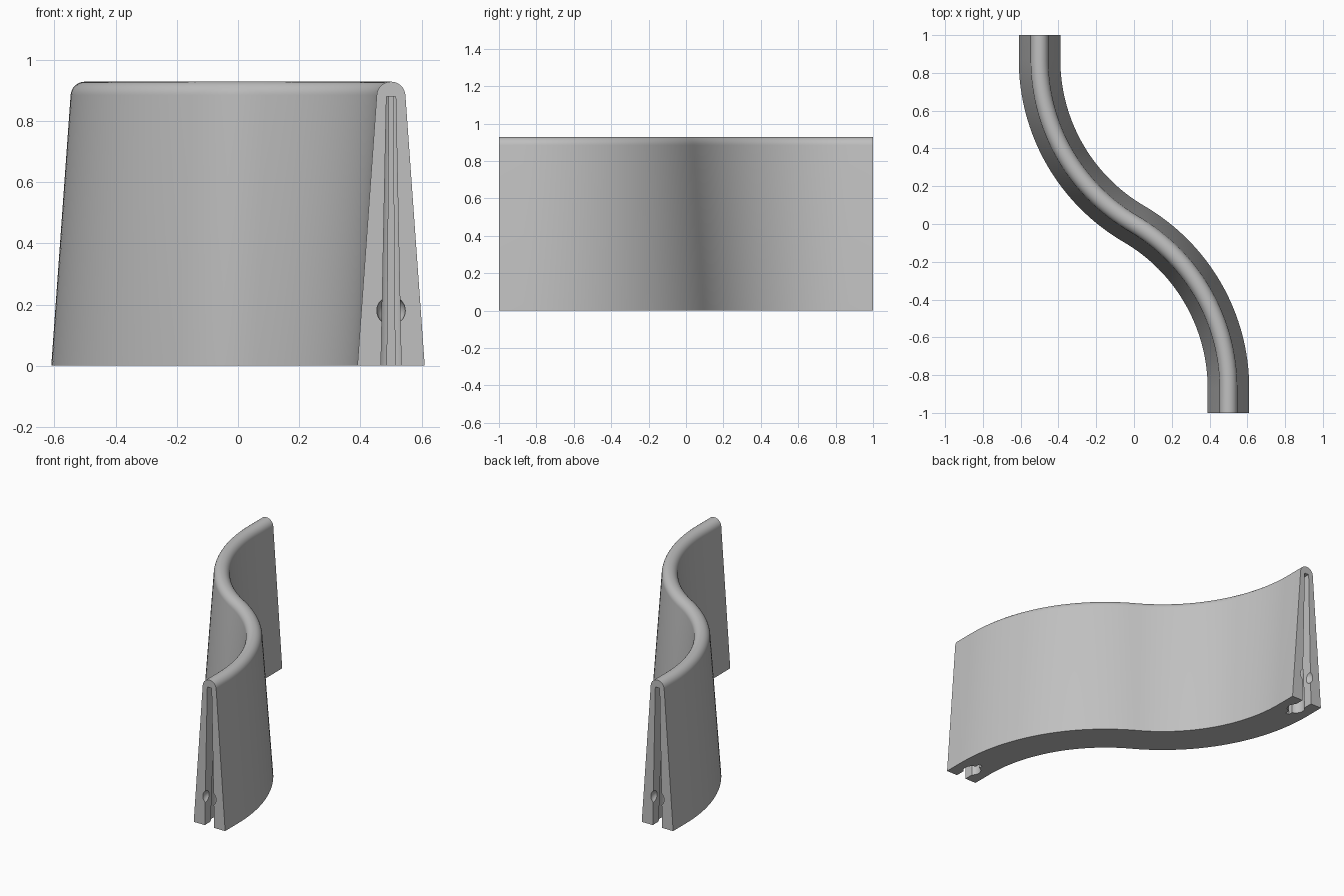
import bpy, bmesh, math
from mathutils import Vector

if "Cube" in bpy.data.objects:
    bpy.data.objects.remove(bpy.data.objects["Cube"])

grey = bpy.data.materials.new("light grey")
grey.diffuse_color = (0.53, 0.53, 0.53, 1)
grey.use_nodes = True
grey.node_tree.nodes["Principled BSDF"].inputs["Base Color"].default_value = grey.diffuse_color


def make_object(name, bm):
    bmesh.ops.recalc_face_normals(bm, faces=bm.faces)
    mesh = bpy.data.meshes.new(name)
    bm.to_mesh(mesh)
    bm.free()
    obj = bpy.data.objects.new(name, mesh)
    bpy.context.collection.objects.link(obj)
    mesh.materials.append(grey)
    return obj


def loft(bm, rings):
    """Join closed rings of points into a capped solid."""
    loops = [[bm.verts.new(p) for p in r] for r in rings]
    for a, b in zip(loops, loops[1:]):
        for i in range(len(a)):
            j = (i + 1) % len(a)
            bm.faces.new((a[i], a[j], b[j], b[i]))
    bm.faces.new(loops[0])
    bm.faces.new(loops[-1])


# S-shaped centre line: short straight end, arc, mirrored arc, straight end
STRAIGHT, STEPS = 0.13, 32
run = 1 - STRAIGHT
R = run * run + 0.25
sweep = math.asin(run / R)
half = [(Vector((0.5, -1, 0)), 0.0)]
for i in range(STEPS + 1):
    a = sweep * i / STEPS
    half.append((Vector((0.5 - R + R * math.cos(a), -run + R * math.sin(a), 0)), a))
path = half + [(-p, a) for p, a in reversed(half[:-1])]

# Tapered cross-section with a rounded crest
TOP_R, TOP_Z = 0.047, 0.881
profile = [(-0.11, 0), (0.11, 0)]
profile += [(TOP_R * math.cos(t), TOP_Z + TOP_R * math.sin(t))
            for t in (math.radians(4 + 172 * k / 16) for k in range(17))]

bm = bmesh.new()
loft(bm, [[p + Vector((u * math.cos(a), u * math.sin(a), z)) for u, z in profile]
          for p, a in path])
wall = make_object("curved_wall", bm)

# Keyhole socket outline: open slot, round chamber, narrow rear notch
CHAMBER_Y, CHAMBER_R = 0.1, 0.052
SLOT, NOTCH = 0.033, 0.013
a0, a1 = math.asin(SLOT / CHAMBER_R), math.pi - math.asin(NOTCH / CHAMBER_R)
side = [(SLOT, -0.3)]
for k in range(15):
    t = a0 + (a1 - a0) * k / 14
    side.append((CHAMBER_R * math.sin(t), -CHAMBER_R * math.cos(t)))
side.append((NOTCH, 0.08))
outline = side + [(-x, y) for x, y in reversed(side)]


def cut(cutter):
    cutter.hide_render = True
    cutter.hide_viewport = False
    mod = wall.modifiers.new(cutter.name, 'BOOLEAN')
    mod.operation = 'DIFFERENCE'
    mod.solver = 'EXACT'
    mod.object = cutter


# The same socket and detent dimple at both ends
for label, s in (("front", 1), ("back", -1)):
    bm = bmesh.new()
    loft(bm, [[(s * (0.5 + x * f), s * (-1 + CHAMBER_Y + y * f), z)
               for x, y in outline]
              for z, f in ((-0.02, 1.012), (0.88, 0.46))])
    cut(make_object(label + "_socket_cutter", bm))

    bm = bmesh.new()
    bmesh.ops.create_uvsphere(bm, u_segments=24, v_segments=16, radius=0.047)
    bmesh.ops.translate(bm, verts=bm.verts, vec=(s * 0.5, s * -0.997, 0.18))
    cut(make_object(label + "_dimple_cutter", bm))

# Bake the cuts, drop the helpers and shade
bpy.context.view_layer.update()
deps = bpy.context.evaluated_depsgraph_get()
baked = bpy.data.meshes.new_from_object(wall.evaluated_get(deps))
wall.modifiers.clear()
wall.data = baked
for obj in list(bpy.data.objects):
    if obj is not wall and obj.name.endswith("_cutter"):
        bpy.data.objects.remove(obj)
bpy.context.view_layer.objects.active = wall
wall.select_set(True)
bpy.ops.object.shade_smooth_by_angle(angle=math.radians(30))
